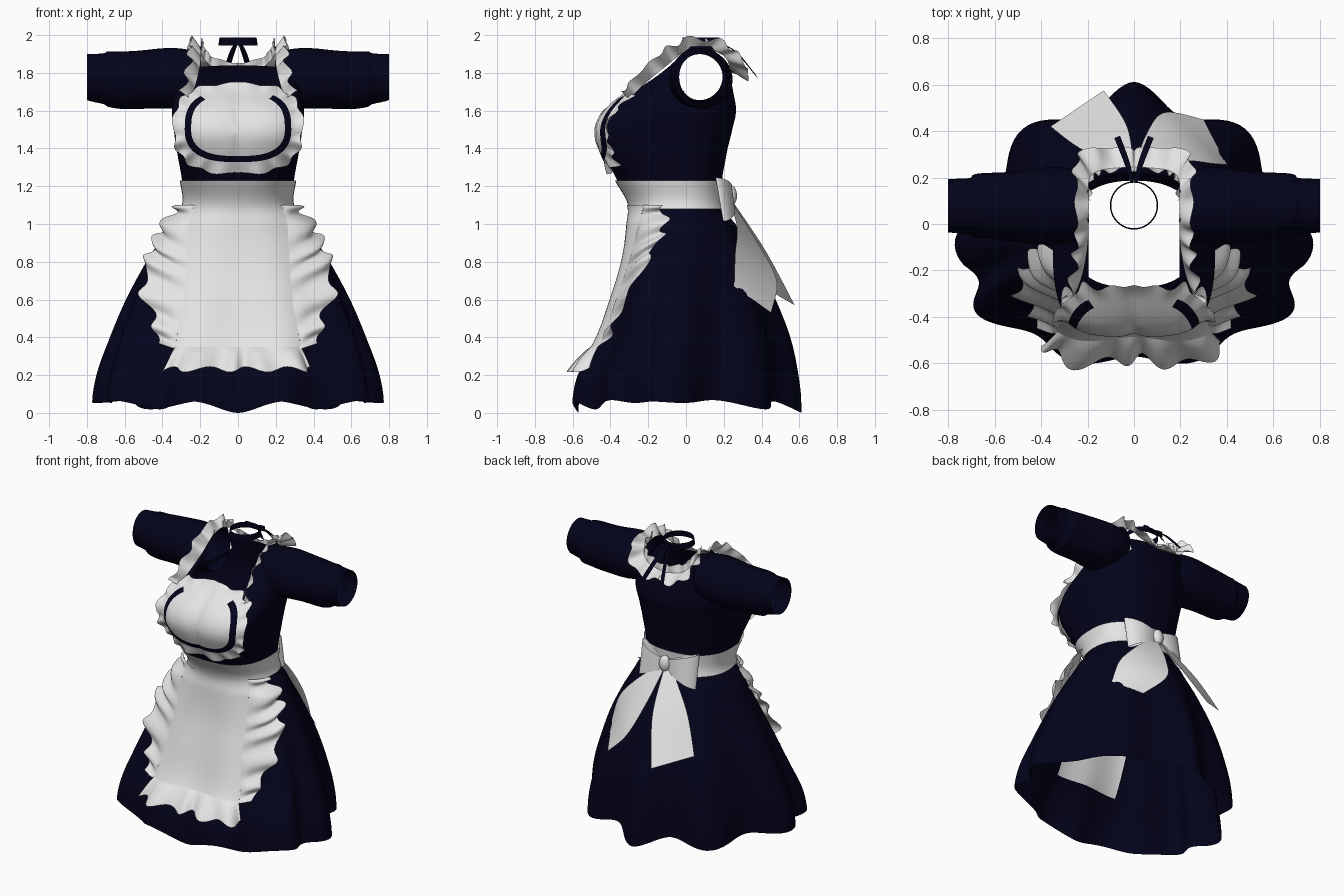
import bpy, bmesh, math
from math import sin, cos, pi
from mathutils import Vector

cube = bpy.data.objects.get("Cube")
if cube:
    bpy.data.objects.remove(cube)


def material(name, rgb):
    m = bpy.data.materials.new(name)
    m.use_nodes = True
    m.diffuse_color = (*rgb, 1)
    m.node_tree.nodes["Principled BSDF"].inputs["Base Color"].default_value = (*rgb, 1)
    return m


NAVY = material("navy cloth", (0.001, 0.001, 0.011))
WHITE = material("white cloth", (0.78, 0.78, 0.78))


def spline(pts, t):
    """Smooth curve through a list of points, t from 0 to 1."""
    f = min(max(t, 0), 1) * (len(pts) - 1)
    i = min(int(f), len(pts) - 2)
    u = f - i
    a, b, c, d = (Vector(pts[min(max(k, 0), len(pts) - 1)]) for k in range(i - 1, i + 3))
    return b + (c - a) * (u / 2) + (a * 2 - b * 5 + c * 4 - d) * (u * u / 2) + (b * 3 - a - c * 3 + d) * (u ** 3 / 2)


def sheet(name, fn, nu, nv, mats, closed=False, cut=None, planes=(), paint=None):
    """Grid of cloth from fn(u, v); planes slice it, cut drops faces, paint picks materials."""
    bm = bmesh.new()
    cols = nu if closed else nu + 1
    rows = [[bm.verts.new(fn(i / nu, j / nv)) for i in range(cols)] for j in range(nv + 1)]
    for j in range(nv):
        for i in range(nu):
            k = (i + 1) % cols
            face = bm.faces.new((rows[j][i], rows[j][k], rows[j + 1][k], rows[j + 1][i]))
            face.smooth = True
            if paint:
                face.material_index = paint(i / nu, j)
    for co, no in planes:
        bmesh.ops.bisect_plane(bm, geom=bm.verts[:] + bm.edges[:] + bm.faces[:], plane_co=co, plane_no=no)
    if cut:
        gone = [f for f in bm.faces if cut(f.calc_center_median())]
        bmesh.ops.delete(bm, geom=gone, context='FACES')
    bmesh.ops.remove_doubles(bm, verts=bm.verts, dist=1e-5)
    bmesh.ops.recalc_face_normals(bm, faces=bm.faces)
    me = bpy.data.meshes.new(name)
    bm.to_mesh(me)
    bm.free()
    for m in mats:
        me.materials.append(m)
    ob = bpy.data.objects.new(name, me)
    bpy.context.collection.objects.link(ob)
    return ob


def ribbon(name, a, b, mat, n=40, waves=0, amp=0.0, flip=1):
    """Strip between two curves, ruffled towards its second edge."""
    def fn(u, v):
        p, q = spline(a, u), spline(b, u)
        along = spline(a, u + 0.02) - spline(a, u - 0.02)
        normal = along.cross(q - p)
        if normal.length > 1e-9:
            normal.normalize()
        ph = 2 * pi * waves * u
        wave = sin(ph + 0.6 * sin(ph * 0.37))
        q = q + (q - p) * (0.1 * cos(ph * 0.8) if waves else 0)
        r = p.lerp(q, v) + normal * (amp * wave * v ** 0.7)
        return Vector((r.x * flip, r.y, r.z))
    return sheet(name, fn, n, 5, [mat])


# Dress outline: height, half width, front y, back y, y of widest point, front and back squareness
BODY = [(0.0, .735, -.60, .56, -.18, 1.9, 1.8), (.2, .715, -.57, .55, -.17, 1.9, 1.8),
        (.4, .655, -.46, .52, -.14, 2, 1.8), (.6, .58, -.39, .455, -.11, 2, 1.85),
        (.8, .48, -.33, .37, -.08, 2.1, 1.9), (1.0, .36, -.30, .26, -.05, 2.2, 2.1),
        (1.1, .285, -.295, .195, -.04, 2.3, 2.3), (1.22, .295, -.36, .19, -.06, 2.6, 2.3),
        (1.4, .325, -.445, .22, -.08, 3.6, 2.3), (1.5, .34, -.465, .245, -.08, 4, 2.3),
        (1.6, .35, -.42, .265, -.05, 3.6, 2.3), (1.7, .335, -.30, .25, -.01, 2.8, 2.3),
        (1.8, .30, -.17, .23, .04, 2.3, 2.3), (1.9, .26, -.06, .20, .07, 2.3, 2.3),
        (1.94, .23, -.02, .18, .08, 2.3, 2.3)]


def outline(z):
    i = 0
    while i < len(BODY) - 2 and z > BODY[i + 1][0]:
        i += 1
    u = (z - BODY[i][0]) / (BODY[i + 1][0] - BODY[i][0])
    return spline([r[1:] for r in BODY], (i + u) / (len(BODY) - 1))


def around(th, z, off=0.0):
    """Point on the dress; th = 0 is the front, positive towards +x."""
    rx, yf, yb, yc, pf, pb = outline(z)
    fold = 1 + 0.07 * min(1, max(0, 1.1 - z)) * cos(9 * (th - pi))
    s, c = sin(th), cos(th)
    e = 2 / (pf if c > 0 else pb)
    depth = (yc - yf if c > 0 else yb - yc) * fold + off
    return Vector(((rx * fold + off) * math.copysign(abs(s) ** e, s),
                   yc - depth * math.copysign(abs(c) ** e, c), z))


def chest_y(x, z):
    rx, yf, yb, yc, pf, pb = outline(z)
    k = max(.42, 1 - (abs(x) / rx) ** pf) ** (1 / pf)
    return yc + (yf - yc) * k + 0.014 * math.exp(-(x / .03) ** 2)


# Skirt with a scalloped hem, open behind the apron
def skirt(u, v):
    th = 2 * pi * u
    hem = .03 - .03 * cos(9 * th) * cos(th) + .03 * sin(th) ** 2
    return around(th, hem * (1 - v) + 1.1 * v)


sheet("skirt", skirt, 180, 44, [NAVY], True,
      lambda p: p.y < -.1 and abs(p.x) < .24 and .36 < p.z < 1.0,
      [((.24, 0, 0), (1, 0, 0)), ((-.24, 0, 0), (1, 0, 0)), ((0, 0, .36), (0, 0, 1))])


# Bodice with a square neckline and armholes
def bodice_cut(p):
    neck = abs(p.x) < .195 and p.z - .24 * p.y > 1.787
    arm = abs(p.x) > .195 and ((p.y - .077) / .135) ** 2 + ((p.z - 1.78) / .13) ** 2 < 1
    return neck or arm


sheet("bodice", lambda u, v: around(2 * pi * u, 1.15 + .79 * v), 160, 60, [NAVY], True, bodice_cut,
      [((.195, 0, 0), (1, 0, 0)), ((-.195, 0, 0), (1, 0, 0)), ((0, 0, 1.787), (0, -.24, 1))])
sheet("waistband", lambda u, v: around(2 * pi * u, 1.08 + .15 * v, .012), 72, 6, [WHITE], True)

# Sleeves with a narrower cuff: x, depth, height
SLEEVE = [(.21, .14, .14), (.34, .168, .16), (.5, .152, .155), (.62, .142, .152),
          (.69, .136, .146), (.71, .122, .135), (.80, .115, .122)]
for side, label in ((1, "left"), (-1, "right")):
    def sleeve(u, v, side=side):
        x, ry, rz = spline(SLEEVE, v)
        a = 2 * pi * u
        k = 1 + .015 * sin(3 * a + 14 * v)
        return Vector((side * x, .077 + ry * k * cos(a), 1.778 - .015 * sin(pi * v) + rz * k * sin(a)))
    sheet(label + "_sleeve", sleeve, 40, 24, [NAVY], True)

# Apron panel lying on the skirt: height and angle of its edge and of the frill around it
EDGE = [(1.1, .85), (.85, .6), (.6, .5), (.34, .5)]
OUTER = [(1.1, 1.3), (.99, 1.4), (.85, 1.22), (.6, .88), (.37, .66)]


def apron(u, v):
    z, half = spline(EDGE, v)
    return around((2 * u - 1) * half, z, .018)


def apron_frill(name, inner, outer, waves, flip):
    def fn(u, v):
        ph = 2 * pi * waves * u
        wave = sin(ph + .7 * sin(ph * .37))
        z, th = spline(inner, u).lerp(spline(outer, u), v * (1 + .12 * cos(ph * .9)))
        p = around(th, z, .018 + v ** .6 * (.032 + .022 * wave))
        return Vector((p.x * flip, p.y, p.z))
    sheet(name, fn, 90, 7, [WHITE])


sheet("apron", apron, 48, 40, [WHITE])
for side, label in ((1, "left"), (-1, "right")):
    apron_frill(label + "_apron_frill", EDGE, OUTER, 6, side)
apron_frill("apron_hem_frill", [(.35, -.5), (.35, 0), (.35, .5)], [(.23, -.58), (.23, 0), (.23, .58)], 5, 1)

# Bib with an inset ribbon and ruffled border: half width, height above and below the middle
RINGS = [(0, 0, 0), (.06, .05, .04), (.12, .1, .08), (.19, .15, .11), (.248, .185, .14), (.282, .207, .172),
         (.315, .228, .2), (.342, .245, .235)]


def bib(u, v):
    j = round(v * (len(RINGS) - 1))
    a, up, down = RINGS[j]
    t = 2 * pi * u
    frill = max(0, j - 5) / 2
    k = 1 + .03 * frill * sin(13 * t)
    x = a * k * math.copysign(abs(cos(t)) ** .7, cos(t))
    z = 1.5 + k * (up * sin(t) ** .7 if sin(t) > 0 else -down * abs(sin(t)) ** .85)
    return Vector((x, chest_y(x, z) - .02 - frill * (.012 + .014 * sin(17 * t)), z))


sheet("bib", bib, 128, len(RINGS) - 1, [WHITE, NAVY], True,
      paint=lambda u, j: int(j == 4 and not .155 < u < .345))

# Shoulder frills running round to the back of the neck
INNER_EDGE = [(.25, -.30, 1.66), (.22, -.21, 1.75), (.20, -.10, 1.84), (.195, .0, 1.915), (.195, .11, 1.93),
              (.19, .20, 1.89), (.13, .235, 1.83), (0, .245, 1.80)]
OUTER_EDGE = [(.30, -.34, 1.70), (.27, -.25, 1.80), (.255, -.14, 1.90), (.25, -.02, 1.97), (.25, .14, 1.98),
              (.25, .28, 1.90), (.16, .33, 1.79), (0, .32, 1.77)]
for side, label in ((1, "left"), (-1, "right")):
    ribbon(label + "_shoulder_frill", INNER_EDGE, OUTER_EDGE, WHITE, 90, 8, .018, side)
    # Upright ruffle inside the neckline
    ribbon(label + "_neck_ruffle", INNER_EDGE[4:], [(x * .96, y - .01, z + .05) for x, y, z in INNER_EDGE[4:]],
           WHITE, 50, 5, .01, side)

# Back bow: loops, knot and two tails
for side, label in ((1, "left"), (-1, "right")):
    top, low = [], []
    for i in range(13):
        s, w = sin(pi * i / 12), sin(2 * pi * i / 12)
        x, y, h = .01 + .21 * s, .235 - .07 * s * s + .025 * w, .03 + .07 * s
        top.append((x, y, 1.155 + h - .01 * s))
        low.append((x, y + .04 * s, 1.145 - h - .03 * s))
    ribbon(label + "_bow_loop", top, low, WHITE, 40, flip=side)
sheet("bow_knot", lambda u, v: Vector((.04 * sin(pi * v) ** .5 * cos(2 * pi * u),
      .235 + .035 * sin(pi * v) ** .5 * sin(2 * pi * u), 1.09 + .12 * v)), 20, 10, [WHITE], True)
ribbon("left_bow_tail", [(0, .24, 1.12), (.05, .38, .90), (.13, .48, .70), (.30, .45, .53)],
       [(.05, .23, 1.13), (.22, .27, .98), (.34, .26, .84), (.40, .255, .67)], WHITE, 24)
ribbon("right_bow_tail", [(0, .24, 1.13), (-.03, .42, .86), (-.13, .575, .57)],
       [(-.05, .23, 1.13), (-.24, .33, .90), (-.36, .42, .66)], WHITE, 24)

# Choker with a small tied ribbon behind the neck
sheet("choker", lambda u, v: Vector(((.104 - .006 * v) * cos(2 * pi * u), .08 + (.104 - .006 * v) * sin(2 * pi * u),
      1.945 + .042 * v)), 40, 2, [NAVY], True)
LOOP = [(0, .18), (.05, .2), (.08, .19), (.05, .18), (0, .18)]
for side, label in ((1, "left"), (-1, "right")):
    ribbon(label + "_choker_tail", [(0, .18, 1.96), (.02, .27, 1.90), (.06, .38, 1.77)],
           [(.015, .18, 1.96), (.045, .27, 1.91), (.085, .37, 1.79)], NAVY, 16, flip=side)
    ribbon(label + "_choker_loop", [(x, y, 1.975) for x, y in LOOP], [(x, y, 1.945) for x, y in LOOP],
           NAVY, 20, flip=side)
